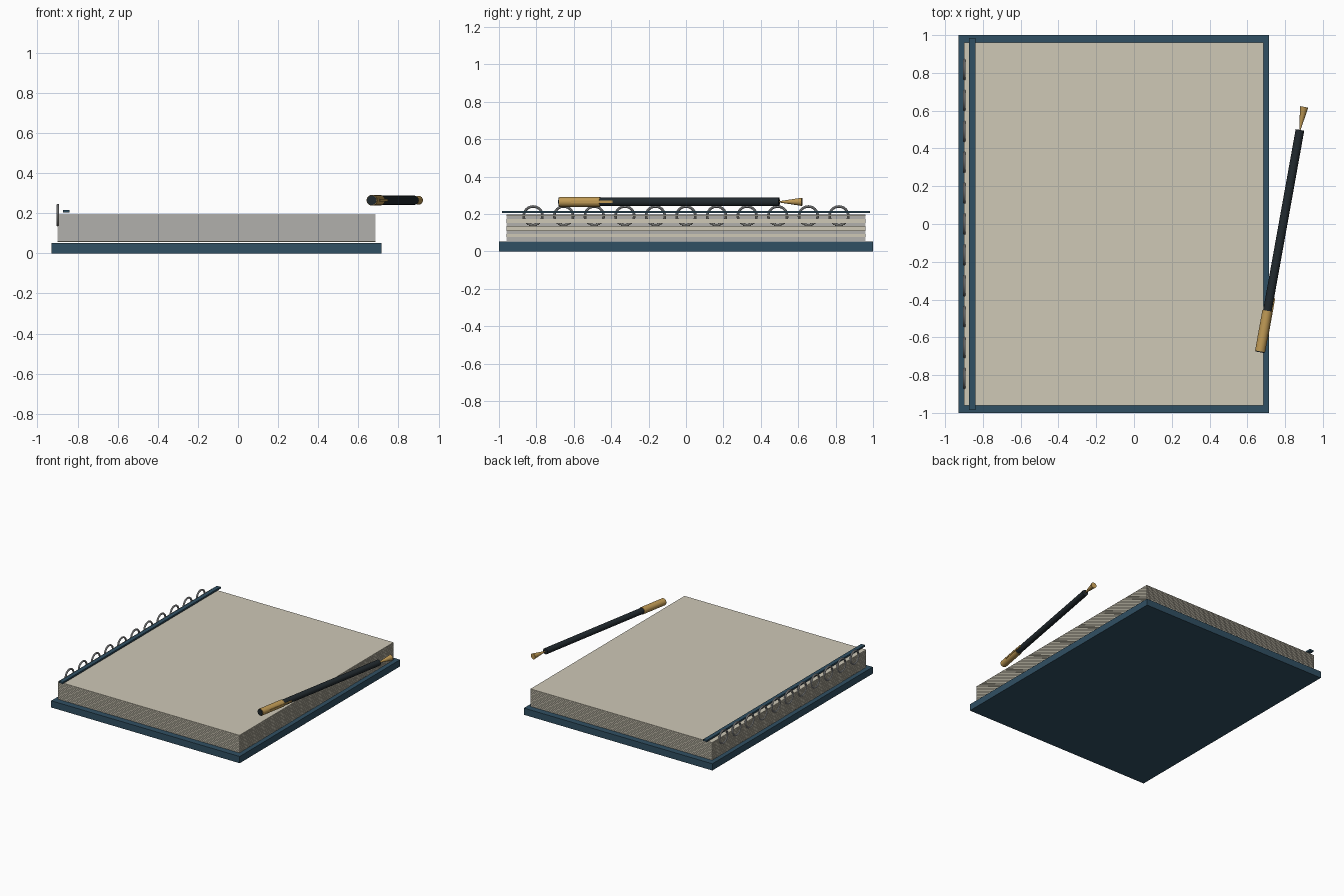
import bpy, math
from mathutils import Matrix, Vector

if "Cube" in bpy.data.objects:
    bpy.data.objects.remove(bpy.data.objects["Cube"])


def material(name, color):
    m = bpy.data.materials.new(name)
    m.diffuse_color = (*color, 1)
    m.use_nodes = True
    m.node_tree.nodes["Principled BSDF"].inputs["Base Color"].default_value = m.diffuse_color
    return m


NAVY = material("navy", (0.03, 0.08, 0.125))
PAPER = material("paper", (0.62, 0.58, 0.47))
STEEL = material("steel", (0.45, 0.46, 0.47))
BLACK = material("black", (0.015, 0.022, 0.027))
GOLD = material("gold", (0.52, 0.32, 0.09))


def finish(name, mat, smooth=False):
    ob = bpy.context.object
    ob.name = name
    ob.data.materials.append(mat)
    if smooth:
        bpy.ops.object.shade_smooth_by_angle()
    return ob


def box(name, lo, hi, mat):
    lo, hi = Vector(lo), Vector(hi)
    bpy.ops.mesh.primitive_cube_add(size=1)
    ob = finish(name, mat)
    ob.data.transform(Matrix.Translation((lo + hi) / 2) @ Matrix.Diagonal((*(hi - lo), 1)))
    return ob


# Back cover
box("back_cover", (-0.93, -1, 0), (0.715, 1, 0.053), NAVY)

# Stack of loose sheets
SHEETS, PITCH = 28, 0.005
pages = box("pages", (-0.90, -0.96, 0.058), (0.685, 0.96, 0.062), PAPER)
arr = pages.modifiers.new("stack", 'ARRAY')
arr.count = SHEETS
arr.use_relative_offset = False
arr.use_constant_offset = True
arr.constant_offset_displace = (0, 0, PITCH)

# Binding strip and wire rings along the left edge
box("binding_strip", (-0.873, -0.985, 0.204), (-0.84, 0.985, 0.217), NAVY)
for i in range(11):
    bpy.ops.mesh.primitive_torus_add(
        major_radius=0.05, minor_radius=0.007, major_segments=32, minor_segments=10,
        location=(-0.898, (i - 5) * 0.1635, 0.19), rotation=(0, math.pi / 2, 0))
    finish(f"ring_{i + 1}", STEEL, True)

# Pen: parts placed along its own y axis, then turned into position
PEN = Matrix.Translation((0.789, 0, 0.265)) @ Matrix.Rotation(math.radians(-10.2), 4, 'Z')


def pen_part(name, y0, y1, r0, r1, mat):
    bpy.ops.mesh.primitive_cone_add(vertices=24, radius1=r0, radius2=r1, depth=y1 - y0)
    ob = finish(name, mat, True)
    ob.data.transform(PEN @ Matrix.Translation((0, (y0 + y1) / 2, 0))
                      @ Matrix.Rotation(-math.pi / 2, 4, 'X'))


pen_part("pen_end", -0.69, -0.675, 0.024, 0.024, BLACK)
pen_part("pen_cap", -0.685, -0.467, 0.027, 0.027, GOLD)
pen_part("pen_barrel", -0.47, 0.506, 0.023, 0.023, BLACK)
pen_part("pen_tip", 0.503, 0.63, 0.003, 0.022, GOLD)
clip = box("pen_clip", (0.02, -0.62, -0.006), (0.029, -0.395, 0.006), GOLD)
clip.data.transform(PEN)
